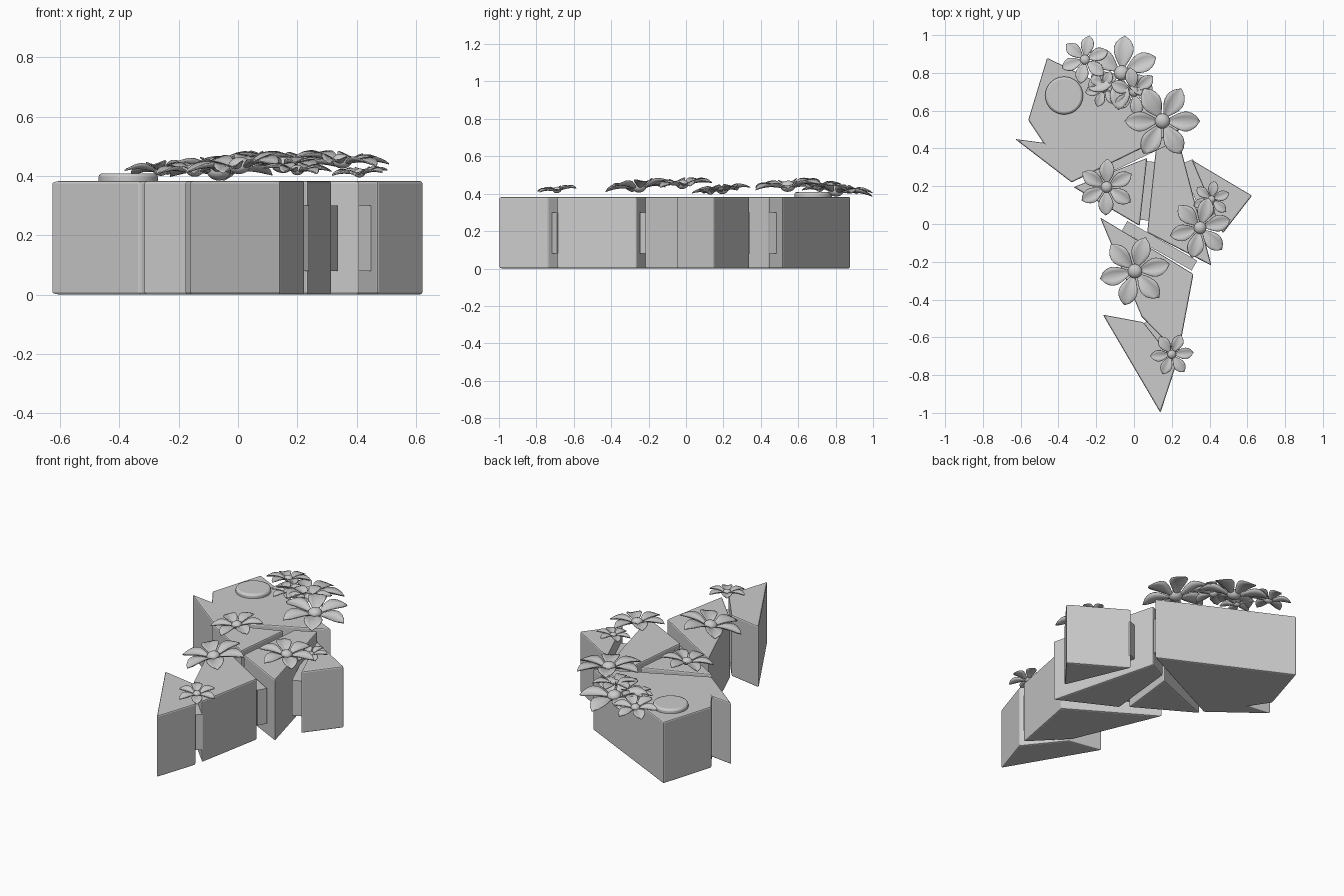
import bpy, bmesh, math
from mathutils import Vector, Matrix

if "Cube" in bpy.data.objects:
    bpy.data.objects.remove(bpy.data.objects["Cube"])

H = 0.383  # height of the blocks


def finish(name, bm, bevel=0.0, smooth=True):
    bmesh.ops.recalc_face_normals(bm, faces=bm.faces)
    me = bpy.data.meshes.new(name)
    bm.to_mesh(me)
    bm.free()
    ob = bpy.data.objects.new(name, me)
    bpy.context.collection.objects.link(ob)
    if bevel:
        m = ob.modifiers.new("edge_bevel", 'BEVEL')
        m.width, m.segments, m.limit_method = bevel, 2, 'ANGLE'
    if smooth:
        bpy.ops.object.select_all(action='DESELECT')
        ob.select_set(True)
        bpy.context.view_layer.objects.active = ob
        bpy.ops.object.shade_smooth_by_angle(angle=math.radians(40))
    return ob


def prism(name, pts, z0=0.0, z1=H, bevel=0.008):
    bm = bmesh.new()
    f = bm.faces.new([bm.verts.new((x, y, z0)) for x, y in pts])
    ext = bmesh.ops.extrude_face_region(bm, geom=[f])
    top = [v for v in ext['geom'] if isinstance(v, bmesh.types.BMVert)]
    bmesh.ops.translate(bm, verts=top, vec=(0, 0, z1 - z0))
    return finish(name, bm, bevel, smooth=False)


# angular body blocks
prism("head_block", [(-0.46, 0.88), (-0.56, 0.55), (-0.48, 0.43), (-0.63, 0.45),
                     (-0.33, 0.22), (0.28, 0.517)])
prism("left_neck_block", [(-0.32, 0.195), (0.03, -0.01), (0.07, 0.35)])
prism("centre_block", [(0.07, -0.045), (0.41, -0.22), (0.235, 0.45), (0.115, 0.39)])
prism("right_block", [(0.305, 0.34), (0.47, -0.05), (0.625, 0.15)])
prism("lower_block", [(-0.18, 0.035), (0.04, -0.49), (0.235, -0.69), (0.315, -0.265)])
prism("tail_block", [(-0.165, -0.48), (0.14, -1.0), (0.225, -0.74), (0.05, -0.52)])


# recessed joining strips in the gaps between blocks
def joint(name, a, b, w):
    a, b = Vector(a), Vector(b)
    d = (b - a).normalized()
    n = Vector((-d.y, d.x)) * w / 2
    prism(name, [a + n, b + n, b - n, a - n], 0.08, 0.30, 0)


joint("head_joint", (-0.22, 0.255), (0.22, 0.465), 0.05)
joint("neck_joint", (0.058, 0.02), (0.093, 0.33), 0.05)
joint("right_joint", (0.42, -0.01), (0.28, 0.33), 0.07)
joint("lower_joint", (-0.05, -0.01), (0.32, -0.22), 0.06)
joint("tail_joint", (0.06, -0.52), (0.22, -0.705), 0.05)

# round eye
bm = bmesh.new()
bmesh.ops.create_cone(bm, cap_ends=True, segments=48, radius1=0.1, radius2=0.1, depth=0.04,
                      matrix=Matrix.Translation((-0.37, 0.68, 0.389)))
finish("eye", bm, 0.012)


# flowers with six cupped, pointed petals and a ball centre
def flower(name, x, y, z, r, phase, tilt_x=0, tilt_y=0):
    bm = bmesh.new()
    rows, cols = 8, 4
    for k in range(6):
        a = math.radians(phase + 60 * k)
        rot = Matrix.Rotation(a, 4, 'Z')
        grid = []
        for i in range(rows + 1):
            u = i / rows
            half = r * (0.025 + 0.235 * math.sin(math.pi * u ** 1.25) ** 0.85 if 0 < u < 1 else 0.02 * (1 - u) + 0.003)
            row = []
            for j in range(cols + 1):
                s = 2 * j / cols - 1
                h = r * (0.10 * math.sin(math.pi * u * 0.8) + 0.10 * s * s * math.sin(math.pi * u) - 0.05)
                row.append(bm.verts.new(rot @ Vector((r * (0.1 + 0.9 * u), s * half, h))))
            grid.append(row)
        for i in range(rows):
            for j in range(cols):
                bm.faces.new((grid[i][j], grid[i + 1][j], grid[i + 1][j + 1], grid[i][j + 1]))
    petals = finish(name + "_petals", bm)
    m = petals.modifiers.new("thickness", 'SOLIDIFY')
    m.thickness, m.offset = 0.004, 0
    bm = bmesh.new()
    bmesh.ops.create_uvsphere(bm, u_segments=20, v_segments=12, radius=r * 0.2)
    bmesh.ops.scale(bm, verts=bm.verts, vec=(1, 1, 0.75))
    ball = finish(name + "_centre", bm)
    for ob in (petals, ball):
        ob.location = (x, y, z)
        ob.rotation_euler = (math.radians(tilt_x), math.radians(tilt_y), 0)


flowers = [
    (-0.26, 0.87, 0.42, 0.13, 20, -8, -4), (-0.065, 0.80, 0.415, 0.2, 25, -9, 0),
    (-0.16, 0.715, 0.425, 0.1, 10, 4, 0), (0.0, 0.70, 0.44, 0.13, 40, 4, 3),
    (0.15, 0.545, 0.44, 0.2, 0, 5, 4), (-0.145, 0.195, 0.42, 0.15, 28, 5, -4),
    (0.35, -0.02, 0.45, 0.165, 15, 4, 5), (0.41, 0.13, 0.41, 0.1, 20, 4, -4),
    (0.005, -0.25, 0.435, 0.19, 12, 6, -7), (0.2, -0.69, 0.42, 0.115, 5, 6, 3)]
for i, f in enumerate(flowers):
    flower("flower_%d" % (i + 1), *f)
